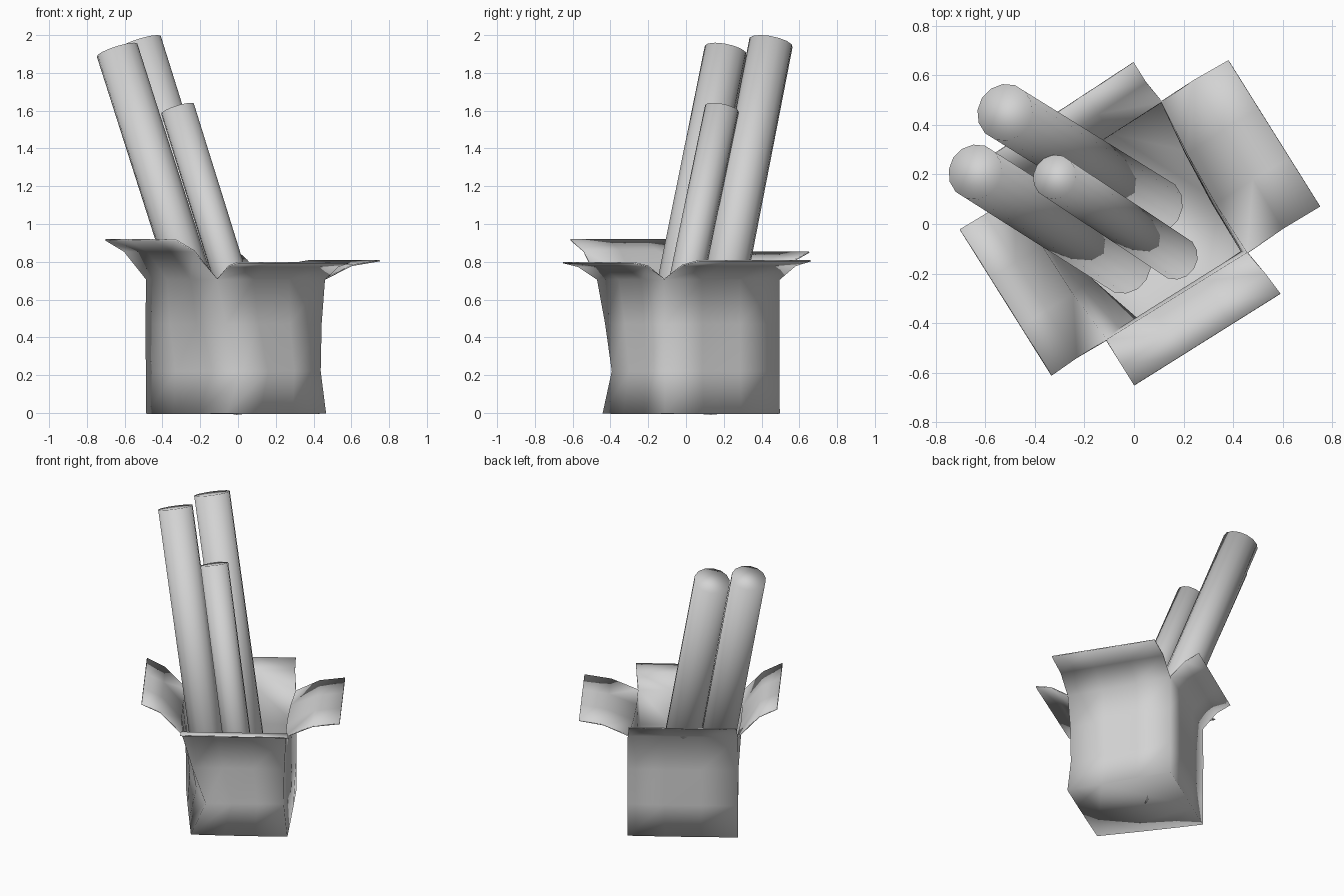
import bpy, bmesh
from mathutils import Vector

cube = bpy.data.objects.get("Cube")
if cube:
    bpy.data.objects.remove(cube, do_unlink=True)

grey = bpy.data.materials.new("light_grey")
grey.use_nodes = True
COLOUR = (0.65, 0.65, 0.65, 1)
grey.diffuse_color = COLOUR
grey.node_tree.nodes["Principled BSDF"].inputs["Base Color"].default_value = COLOUR


def finish(bm, name):
    """Turn a bmesh into a smooth grey object."""
    bmesh.ops.recalc_face_normals(bm, faces=bm.faces)
    for face in bm.faces:
        face.smooth = True
    mesh = bpy.data.meshes.new(name)
    bm.to_mesh(mesh)
    bm.free()
    mesh.materials.append(grey)
    obj = bpy.data.objects.new(name, mesh)
    bpy.context.collection.objects.link(obj)
    return obj


# Box: four corners per level, counter-clockwise from the crushed front corner
SPANS = 3
LEVELS = [
    (0.0, [(-.06, -.435), (.46, -.11), (.11, .49), (-.48, .11)]),
    (.22, [(.02, -.385), (.43, -.11), (.11, .488), (-.48, .11)]),
    (.47, [(-.06, -.42), (.435, -.11), (.11, .488), (-.482, .11)]),
    (.71, [(-.11, -.465), (.455, -.115), (.11, .49), (-.48, .11)]),
]
# Inward dent of each side above the base
DENTS = [0, .012, 0, -.015]
# Flaps: (fold, outer edge) at the start and end corner of each side
FLAPS = [
    ([(-.05, -.57, .78), (0, -.65, .80)], [(.53, -.20, .78), (.59, -.28, .80)]),
    ([(.60, -.02, .785), (.75, .07, .81)], [(.24, .58, .785), (.38, .66, .81)]),
    ([(.05, .57, .81), (0, .65, .855)], [(-.53, .19, .81), (-.58, .27, .855)]),
    ([(-.60, .04, .86), (-.70, -.02, .92)], [(-.23, -.54, .86), (-.33, -.61, .92)]),
]

bm = bmesh.new()
rings = []
for z, corners in LEVELS:
    ring = []
    for side, dent in enumerate(DENTS):
        a, b = Vector(corners[side]), Vector(corners[(side + 1) % 4])
        inward = Vector((a.y - b.y, b.x - a.x)).normalized()
        for step in range(SPANS):
            p = a.lerp(b, step / SPANS) + inward * (dent if step and z else 0)
            ring.append(bm.verts.new((p.x, p.y, z)))
    rings.append(ring)
count = len(rings[0])
for low, high in zip(rings, rings[1:]):
    for i in range(count):
        j = (i + 1) % count
        bm.faces.new((low[i], low[j], high[j], high[i]))
bm.faces.new(rings[0][::-1])

# Flaps folded outward from the rim
for side, (start, end) in enumerate(FLAPS):
    row = [rings[-1][(side * SPANS + k) % count] for k in range(SPANS + 1)]
    for a, b in zip(start, end):
        outer = [bm.verts.new(Vector(a).lerp(Vector(b), k / SPANS)) for k in range(SPANS + 1)]
        for k in range(SPANS):
            bm.faces.new((row[k], row[k + 1], outer[k + 1], outer[k]))
        row = outer
box = finish(bm, "open_box")

# Thin cardboard
card = box.modifiers.new("card", 'SOLIDIFY')
card.thickness = .008
card.offset = -1


# Tubes leaning inside the box
def tube(name, bottom, top, radius):
    bottom, top = Vector(bottom), Vector(top)
    axis = top - bottom
    bm = bmesh.new()
    bmesh.ops.create_cone(bm, cap_ends=True, segments=14, radius1=radius,
                          radius2=radius, depth=axis.length)
    obj = finish(bm, name)
    obj.location = (bottom + top) / 2
    obj.rotation_mode = 'QUATERNION'
    obj.rotation_quaternion = axis.to_track_quat('Z', 'Y')


tube("left_tube", (-.04, -.17, .04), (-.64, .21, 1.92), .113)
tube("back_tube", (.085, .075, .03), (-.52, .45, 1.96), .117)
tube("short_tube", (.17, -.135, .04), (-.32, .19, 1.61), .091)
